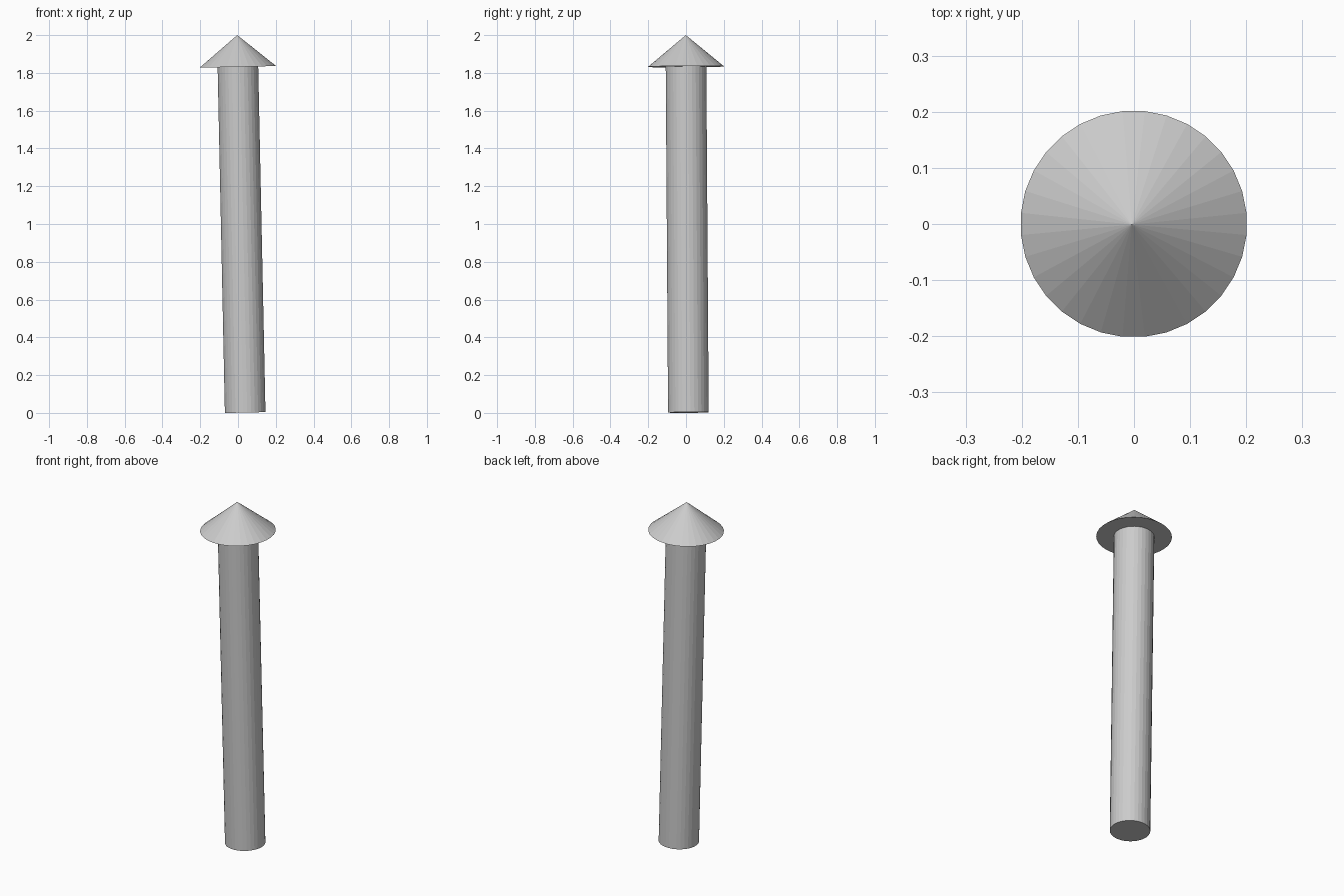
import bpy
from math import pi
from mathutils import Vector, Matrix

if "Cube" in bpy.data.objects:
    bpy.data.objects.remove(bpy.data.objects["Cube"])

SIDES = 32
foot = Vector((0.038, 0.0125, 0.0024))    # centre of the shaft's lower end
apex = Vector((-0.004, -0.001, 2.0))      # tip of the head
axis = (apex - foot).normalized()
length = (apex - foot).length
head_h = 0.167

# Slight lean shared by both parts, with flat facets facing the axes
lean = Vector((0, 0, 1)).rotation_difference(axis).to_matrix().to_4x4()
lean = Matrix.Translation(foot) @ lean @ Matrix.Rotation(pi / SIDES, 4, 'Z')


def cone(name, r1, r2, start, height):
    bpy.ops.mesh.primitive_cone_add(vertices=SIDES, radius1=r1, radius2=r2, depth=height)
    ob = bpy.context.object
    ob.name = name
    ob.data.transform(lean @ Matrix.Translation((0, 0, start + height / 2)))
    return ob


# Round shaft
cone("shaft", 0.108, 0.108, 0, length - head_h)
# Pointed head
cone("arrow_head", 0.202, 0, length - head_h, head_h)
